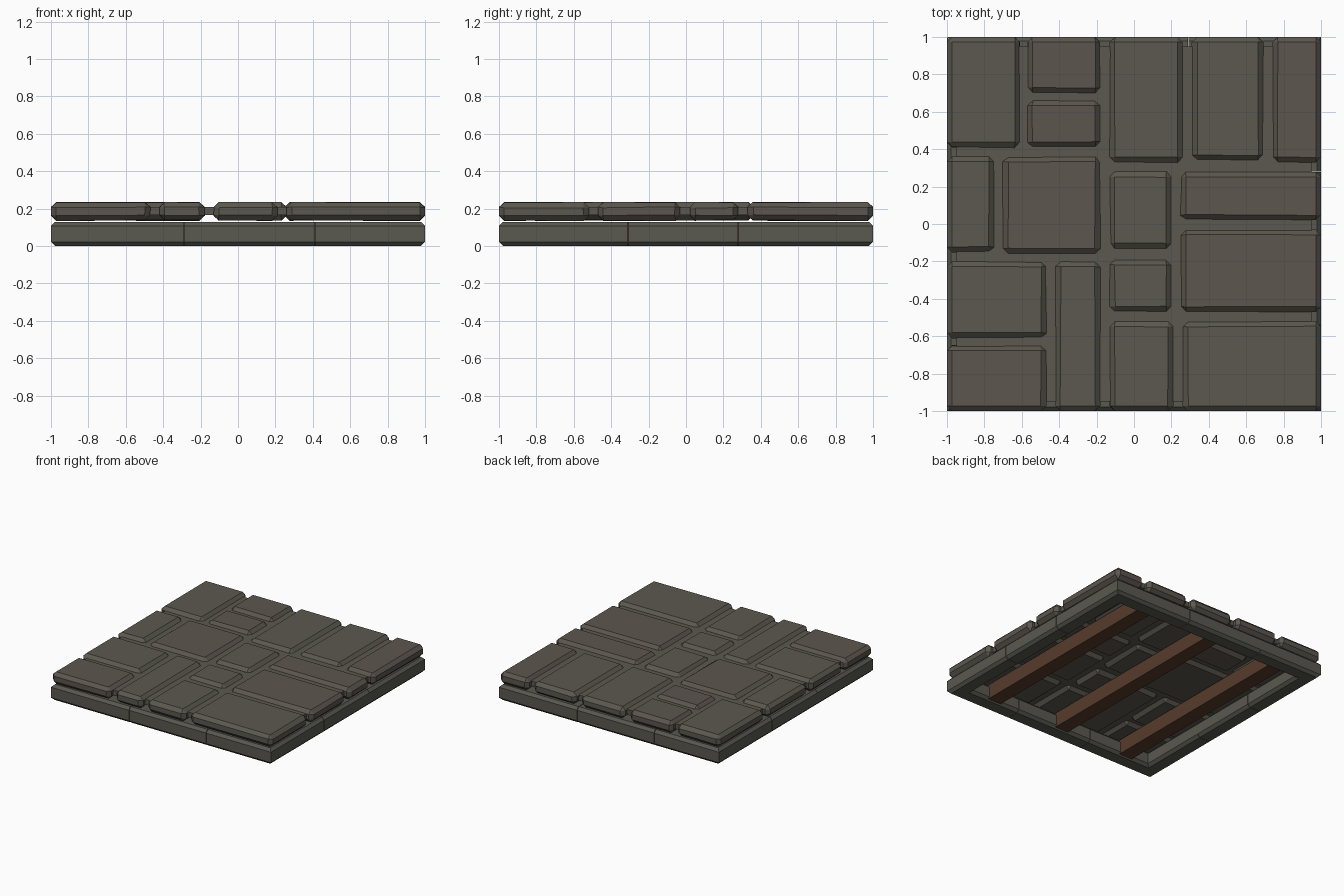
import bpy, bmesh, random
from mathutils import Vector, Matrix
from math import pi

random.seed(4)
if "Cube" in bpy.data.objects:
    bpy.data.objects.remove(bpy.data.objects["Cube"])


def material(name, rgb):
    m = bpy.data.materials.new(name)
    m.use_nodes = True
    m.diffuse_color = (*rgb, 1)
    bsdf = m.node_tree.nodes["Principled BSDF"]
    bsdf.inputs["Base Color"].default_value = (*rgb, 1)
    bsdf.inputs["Roughness"].default_value = 0.9
    return m


MOSS = material("moss grey stone", (0.104, 0.098, 0.077))
WARM = material("warm grey stone", (0.107, 0.092, 0.077))
CURB = material("curb stone", (0.100, 0.098, 0.080))
WOOD = material("brown wood", (0.095, 0.044, 0.025))


def finish(bm, name, mat):
    bmesh.ops.recalc_face_normals(bm, faces=bm.faces)
    mesh = bpy.data.meshes.new(name)
    bm.to_mesh(mesh)
    bm.free()
    mesh.materials.append(mat)
    obj = bpy.data.objects.new(name, mesh)
    bpy.context.collection.objects.link(obj)
    return obj


def block(name, low, high, mat, bevel=0.0, wobble=0.0):
    """Box between two corners, with chamfered and slightly uneven edges."""
    low, high = Vector(low), Vector(high)
    bm = bmesh.new()
    bmesh.ops.create_cube(bm, size=1)
    for v in bm.verts:
        v.co = Vector([(a + b) / 2 + c * (b - a) for a, b, c in zip(low, high, v.co)])
    if bevel:
        bmesh.ops.bevel(bm, geom=bm.edges[:], offset=bevel, segments=1, affect='EDGES')
    for v in bm.verts:
        for i in range(3):
            # Outer border of the floor stays straight
            if wobble and abs(v.co[i]) < 0.96:
                v.co[i] += random.uniform(-wobble, wobble)
        v.co.z = min(v.co.z, high.z)
    return finish(bm, name, mat)


# Paving stones: x range, y range
stones = [
    (-1, -.61, .41, 1), (-.57, -.18, .70, 1), (-.57, -.18, .41, .66),
    (-.13, .26, .33, 1), (.31, .69, .34, 1), (.74, 1, .33, 1),
    (-1, -.75, -.15, .36), (-.70, -.18, -.16, .36), (-.13, .20, -.13, .28),
    (.25, 1, .02, .28), (-.13, .20, -.47, -.19), (.25, 1, -.47, -.03),
    (-1, -.47, -.61, -.20), (-.42, -.18, -1, -.20), (-1, -.47, -1, -.65),
    (-.13, .21, -1, -.52), (.26, 1, -1, -.52),
]
warm_stones = {1, 2, 5, 7, 9, 11, 14}
for i, (x0, x1, y0, y1) in enumerate(stones):
    block(f"paving_stone_{i + 1}", (x0, y0, .137), (x1, y1, .235),
          WARM if i in warm_stones else MOSS, bevel=.028, wobble=.003)

# Mortar bed between the stones
block("mortar_bed", (-.95, -.95, .165), (.95, .95, .209), MOSS)

# Curb section: distance in from the outer edge, height
W, H, C = .14, .13, .022
section = [(C, 0), (W - C, 0), (W, C), (W, H - C), (W - C, H), (C, H), (0, H - C), (0, C)]


def curb(name, start, end, turn):
    """Curb piece on the front edge, mitred at floor corners, then turned."""
    bm = bmesh.new()
    rings = []
    for s in (start, end):
        ring = []
        for d, z in section:
            if abs(s) == 1:
                x = s * (1 - d)
            else:
                x = s + (.002 if s == start else -.002)
            ring.append(bm.verts.new((x, d - 1, z)))
        rings.append(ring)
        bm.faces.new(ring)
    n = len(section)
    for k in range(n):
        bm.faces.new((rings[0][k], rings[0][(k + 1) % n],
                      rings[1][(k + 1) % n], rings[1][k]))
    bm.transform(Matrix.Rotation(turn, 4, 'Z'))
    finish(bm, name, CURB)


# Opposite sides share the same joints, turned half way round
for i, side in enumerate(("front", "right", "back", "left")):
    joints = (-1, -.29, .41, 1) if i % 2 == 0 else (-1, -.31, .28, 1)
    for k in range(3):
        curb(f"{side}_curb_{k + 1}", joints[k], joints[k + 1], i * pi / 2)

# Wooden beams under the floor
for i, x in enumerate((-.65, -.02, .64)):
    block(f"wooden_beam_{i + 1}", (x - .06, -.88, .01), (x + .06, .88, .13), WOOD)
